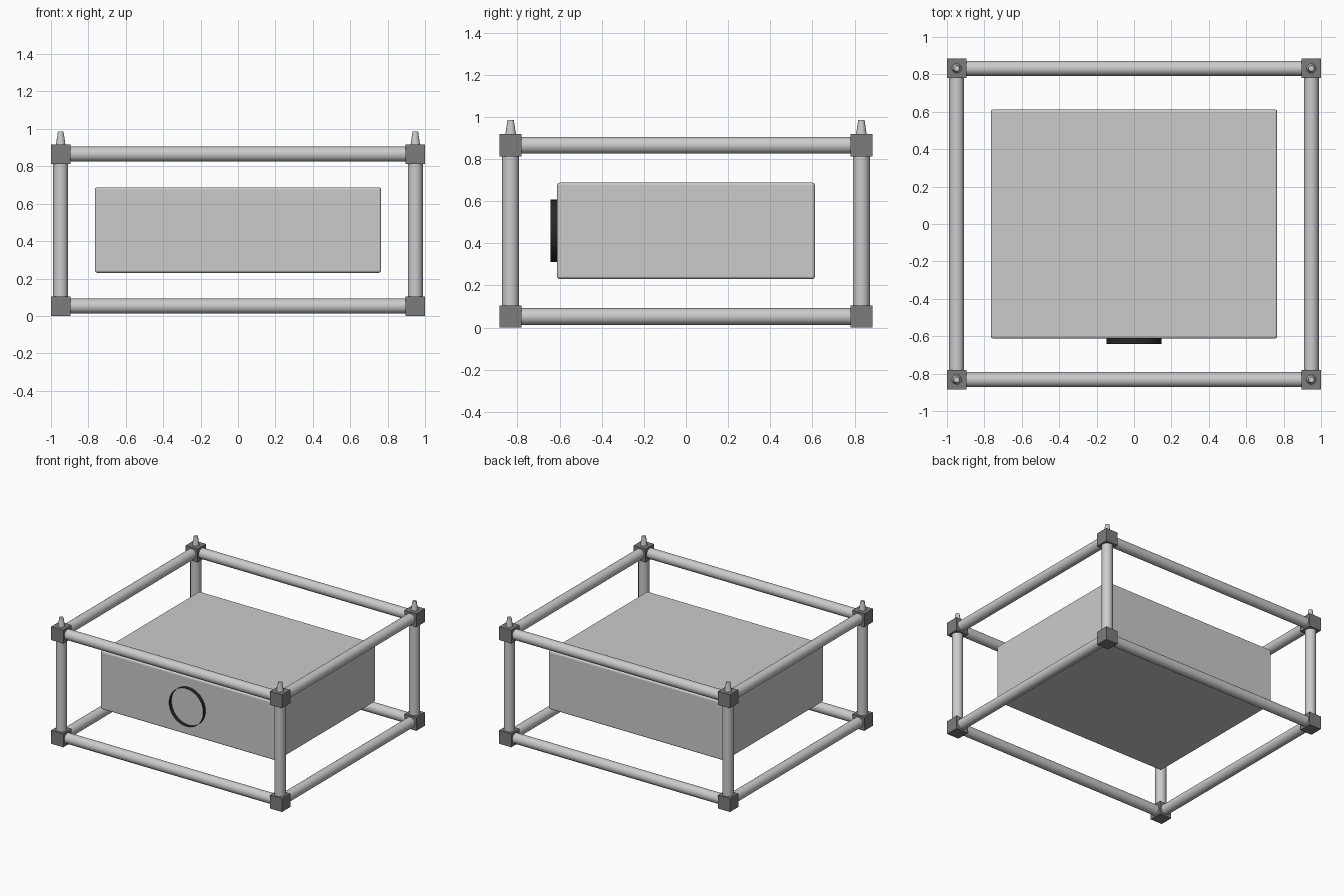
import bpy, math
from mathutils import Vector

if "Cube" in bpy.data.objects:
    bpy.data.objects.remove(bpy.data.objects["Cube"])

CX, CY = 0.948, 0.832        # corner centres
Z0, Z1 = 0.0525, 0.865       # lower and upper rail heights
CUBE, TUBE = 0.105, 0.04     # connector size, tube radius


def material(name, value):
    m = bpy.data.materials.new(name)
    m.diffuse_color = (value, value, value, 1)
    m.use_nodes = True
    m.node_tree.nodes["Principled BSDF"].inputs["Base Color"].default_value = m.diffuse_color
    return m


dark_grey = material("dark_grey", 0.2)
black = material("black", 0.02)


def box(name, centre, size, mat=None, bevel=0):
    bpy.ops.mesh.primitive_cube_add(size=1, location=centre)
    o = bpy.context.object
    o.name = name
    o.scale = size
    bpy.ops.object.transform_apply(location=False, rotation=False, scale=True)
    if mat:
        o.data.materials.append(mat)
    if bevel:
        b = o.modifiers.new("rounded_edges", 'BEVEL')
        b.width, b.segments = bevel, 3
    return o


def rod(name, a, b, r1, r2=None, mat=None, sides=24, ends='NGON'):
    a, b = Vector(a), Vector(b)
    d = b - a
    bpy.ops.mesh.primitive_cone_add(
        vertices=sides, radius1=r1, radius2=r1 if r2 is None else r2,
        depth=d.length, end_fill_type=ends, location=(a + b) / 2,
        rotation=d.to_track_quat('Z', 'Y').to_euler())
    o = bpy.context.object
    o.name = name
    if mat:
        o.data.materials.append(mat)
    bpy.ops.object.shade_smooth_by_angle(angle=math.radians(35))
    return o


# Central body with softly rounded edges
box("body", (0, 0, 0.459), (1.53, 1.224, 0.457), bevel=0.012)

# Open thin-walled lens ring on the front
rod("lens_ring", (0, -0.605, 0.459), (0, -0.642, 0.459), 0.148,
    mat=black, sides=48, ends='NOTHING')

# Horizontal frame tubes
for level, z in (("lower", Z0), ("upper", Z1)):
    for side, s in (("front", -1), ("back", 1)):
        rod(f"{level}_{side}_tube", (-CX, s * CY, z), (CX, s * CY, z), TUBE)
    for side, s in (("left", -1), ("right", 1)):
        rod(f"{level}_{side}_tube", (s * CX, -CY, z), (s * CX, CY, z), TUBE)

# Uprights, corner connectors and tapered stacking pins
for xn, sx in (("left", -1), ("right", 1)):
    for yn, sy in (("front", -1), ("back", 1)):
        x, y, tag = sx * CX, sy * CY, f"{yn}_{xn}"
        rod(f"{tag}_upright", (x, y, Z0), (x, y, Z1), TUBE)
        for level, z in (("lower", Z0), ("upper", Z1)):
            box(f"{tag}_{level}_connector", (x, y, z), (CUBE,) * 3, dark_grey)
        rod(f"{tag}_pin", (x, y, Z1 + CUBE / 2 - 0.005), (x, y, 0.985),
            0.026, 0.015)
